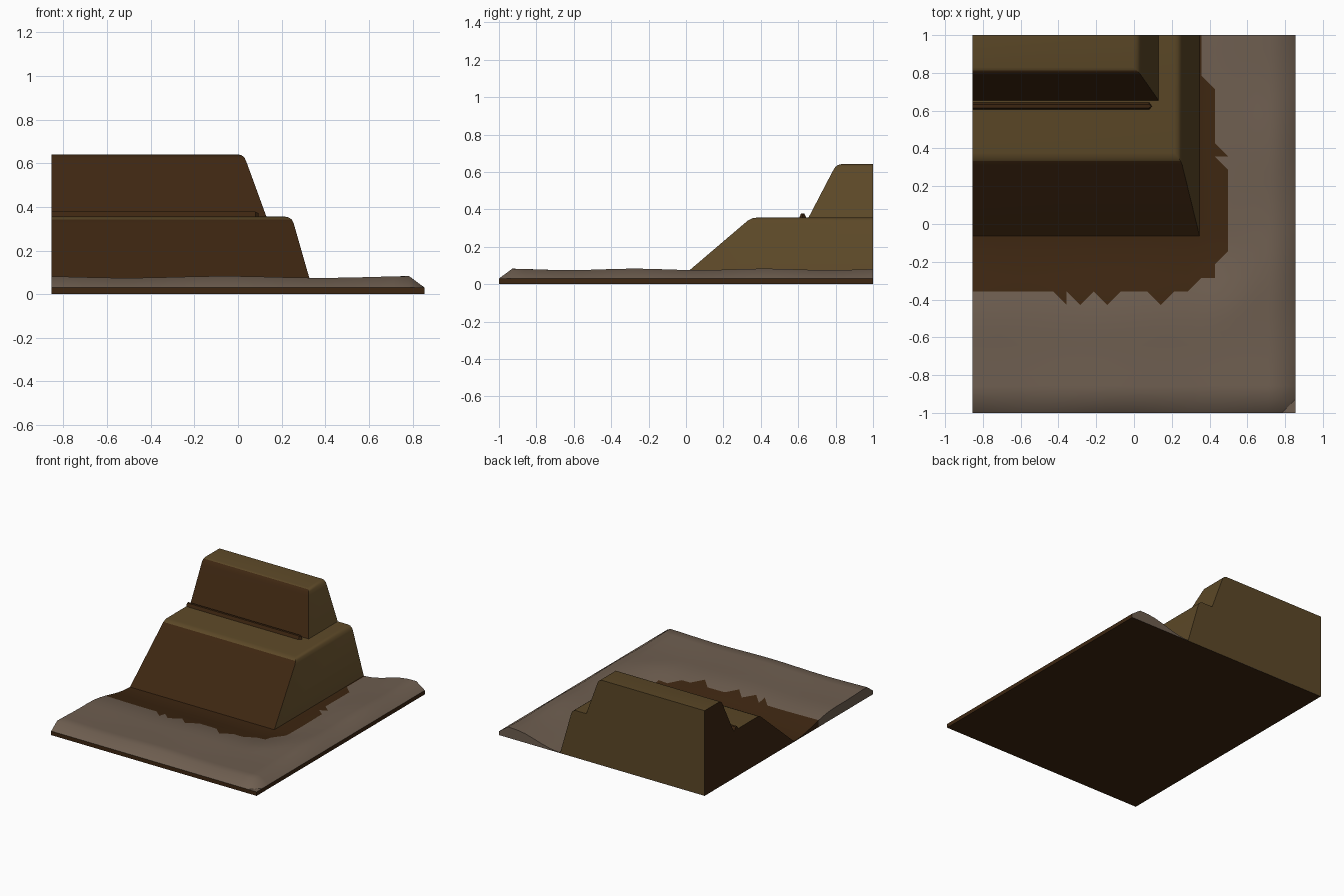
import bpy, bmesh, math

old = bpy.data.objects.get("Cube")
if old:
    bpy.data.objects.remove(old, do_unlink=True)

HX, HY = 0.855, 1.0      # half width and half depth of the plot
NX, NY = 24, 28          # ground grid cells
EDGE = 0.03              # thickness at the outer rim


def material(name, rgb):
    m = bpy.data.materials.new(name)
    m.use_nodes = True
    m.diffuse_color = (*rgb, 1)
    m.node_tree.nodes["Principled BSDF"].inputs["Base Color"].default_value = (*rgb, 1)
    m.node_tree.nodes["Principled BSDF"].inputs["Roughness"].default_value = 0.9
    return m


STONE, SOIL, CLAY = 0, 1, 2
MATS = [material("grey_brown_ground", (0.156, 0.112, 0.080)),
        material("dark_soil", (0.047, 0.0195, 0.0056)),
        material("olive_clay", (0.107, 0.065, 0.0205))]


def finish(bm, name, angle):
    bmesh.ops.recalc_face_normals(bm, faces=bm.faces)
    mesh = bpy.data.meshes.new(name)
    bm.to_mesh(mesh)
    bm.free()
    obj = bpy.data.objects.new(name, mesh)
    bpy.context.collection.objects.link(obj)
    for m in MATS:
        mesh.materials.append(m)
    bpy.ops.object.select_all(action="DESELECT")
    obj.select_set(True)
    bpy.context.view_layer.objects.active = obj
    bpy.ops.object.shade_smooth_by_angle(angle=math.radians(angle))
    return obj


# Ground: low at the toe of the bank, rising to a gently rolling rim
def ground_height(i, j):
    if i == NX or j == 0:
        return EDGE
    x, y = -HX + 2 * HX * i / NX, -HY + 2 * HY * j / NY
    u = min(1, math.hypot(max(0, x - 0.35) / 0.37, max(0, -0.07 - y) / 0.5))
    rise = u * u * (3 - 2 * u)
    roll = 0.004 * math.sin(7 * x + 2) + 0.004 * math.cos(9 * y + 2.5)
    return 0.004 + rise * (0.071 + roll)


# Soil patch: number of soil cells in each row, and half cells at its jagged edge
def soil_width(j):
    if j < 9:
        return 0
    if j == 9:
        return 16
    if 12 <= j <= 17:
        return 19
    return 18 if j < 24 else 17


HALF = {(6, 8): "BL", (7, 8): "BL", (8, 8): "BR", (9, 8): "BL", (10, 8): "BR",
        (13, 8): "BL", (14, 8): "BR", (16, 9): "BR", (18, 11): "BR",
        (18, 18): "TR", (18, 19): "TR", (17, 24): "TR"}


def build_ground():
    bm = bmesh.new()
    top = {}
    for i in range(NX + 1):
        for j in range(NY + 1):
            top[i, j] = bm.verts.new((-HX + 2 * HX * i / NX,
                                      -HY + 2 * HY * j / NY, ground_height(i, j)))
    for i in range(NX):
        for j in range(NY):
            bl, br = top[i, j], top[i + 1, j]
            tr, tl = top[i + 1, j + 1], top[i, j + 1]
            cut = HALF.get((i, j))
            if cut in ("BL", "TR"):
                tris = {"BL": (bl, br, tl), "TR": (br, tr, tl)}
            else:
                tris = {"BR": (bl, br, tr), "TL": (bl, tr, tl)}
            for corner, tri in tris.items():
                f = bm.faces.new(tri)
                soil = corner != cut if cut else i < soil_width(j)
                f.material_index = SOIL if soil else STONE
    # Outer walls and underside
    loop = [(i, 0) for i in range(NX)] + [(NX, j) for j in range(NY)]
    loop += [(i, NY) for i in range(NX, 0, -1)] + [(0, j) for j in range(NY, 0, -1)]
    low = [bm.verts.new((top[k].co.x, top[k].co.y, 0)) for k in loop]
    for n, k in enumerate(loop):
        m = (n + 1) % len(loop)
        f = bm.faces.new((top[k], top[loop[m]], low[m], low[n]))
        back = k[1] == NY and loop[m][1] == NY
        left = k[0] == 0 and loop[m][0] == 0
        f.material_index = STONE if back or (left and k[1] < 10) else SOIL
    bm.faces.new(low).material_index = SOIL
    return finish(bm, "ground", 40)


# Bank tier: corner block lofted through rings of (height, side x, front y)
def build_tier(name, rings):
    bm = bmesh.new()
    loops = [[bm.verts.new(p) for p in ((-HX, y, z), (x, y, z), (x, HY, z), (-HX, HY, z))]
             for z, x, y in rings]
    for a, b in zip(loops, loops[1:]):
        for n in range(4):
            m = (n + 1) % 4
            bm.faces.new((a[n], a[m], b[m], b[n]))
    bm.faces.new(loops[0][::-1])
    bm.faces.new(loops[-1])
    bmesh.ops.recalc_face_normals(bm, faces=bm.faces)
    for f in bm.faces:
        n = f.normal
        dark = n.y < -0.5 or n.x < -0.5 or n.z < -0.5
        f.material_index = SOIL if dark else CLAY
    return finish(bm, name, 30)


build_ground()
build_tier("lower_bank", [(0, 0.348, -0.068), (0.325, 0.255, 0.313), (0.342, 0.246, 0.334),
                          (0.352, 0.232, 0.355), (0.355, 0.215, 0.375)])
build_tier("upper_bank", [(0.35, 0.132, 0.652), (0.605, 0.039, 0.785), (0.625, 0.03, 0.797),
                          (0.637, 0.016, 0.812), (0.641, -0.002, 0.83)])


# Low ridge along the foot of the upper bank, pointed at its free end
def build_ridge():
    bm = bmesh.new()
    section = [(0.604, 0.352), (0.615, 0.378), (0.632, 0.378), (0.645, 0.352)]
    start = [bm.verts.new((-HX, y, z)) for y, z in section]
    end = [bm.verts.new((0.08, y, z)) for y, z in section]
    tip = [bm.verts.new((0.095, 0.624, z)) for z in (0.37, 0.352)]
    for n in range(4):
        m = (n + 1) % 4
        bm.faces.new((start[n], start[m], end[m], end[n]))
    bm.faces.new(start)
    bm.faces.new((end[0], end[1], tip[0], tip[1]))
    bm.faces.new((end[1], end[2], tip[0]))
    bm.faces.new((end[2], end[3], tip[1], tip[0]))
    bm.faces.new((end[3], end[0], tip[1]))
    for f in bm.faces:
        f.material_index = SOIL
    return finish(bm, "ridge", 30)


build_ridge()
